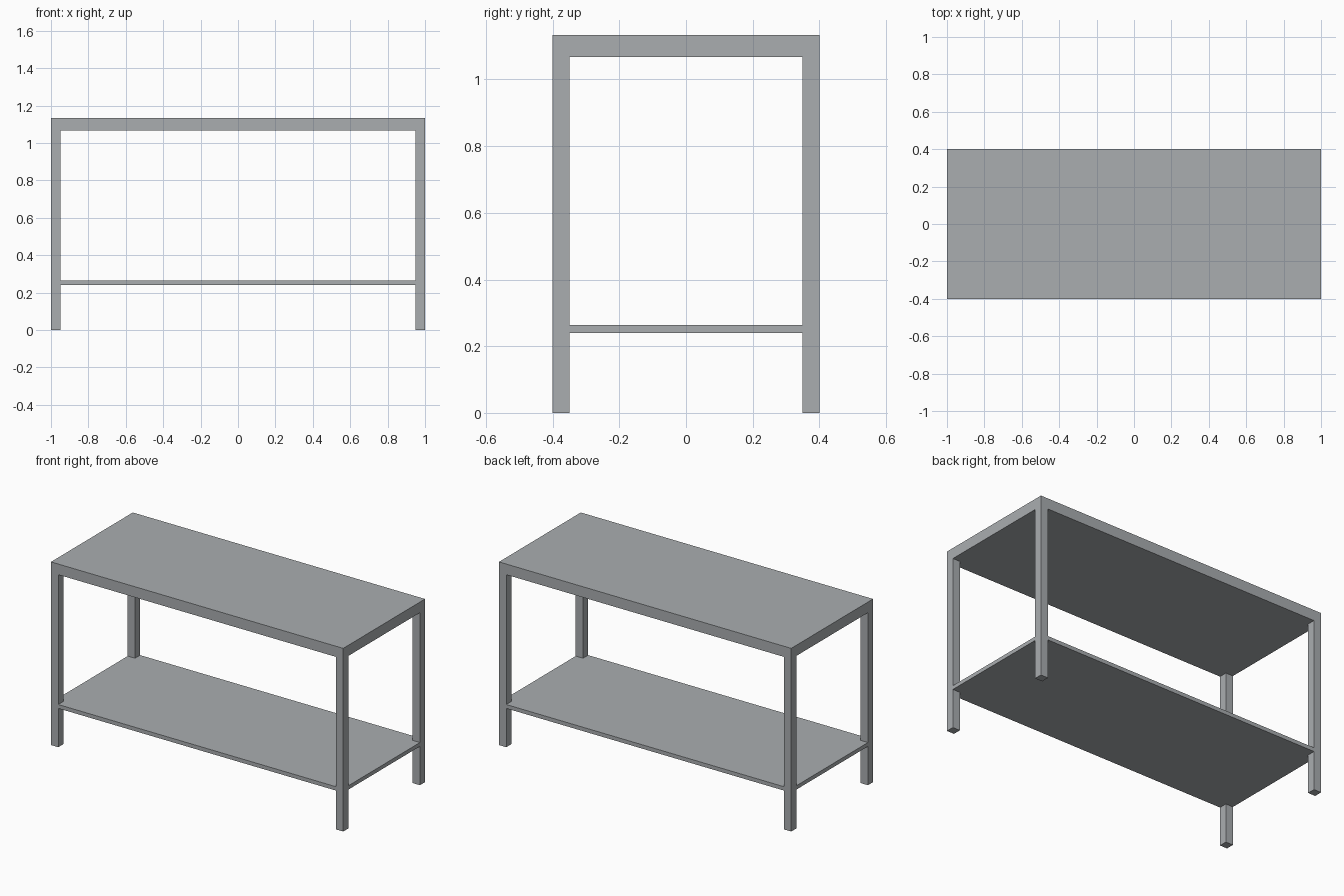
import bpy
import bmesh

default_cube = bpy.data.objects.get("Cube")
if default_cube:
    bpy.data.objects.remove(default_cube, do_unlink=True)

HALF_X, HALF_Y = 1.0, 0.4
LEG = 0.05
TOP_LOW, TOP_HIGH = 1.067, 1.133
SHELF_LOW, SHELF_HIGH = 0.24, 0.264

steel = bpy.data.materials.new("grey_steel")
steel.use_nodes = True
colour = (0.40, 0.42, 0.435, 1.0)
steel.diffuse_color = colour
steel.node_tree.nodes["Principled BSDF"].inputs["Base Color"].default_value = colour


def prism(name, outline, low, high):
    """Extrude a flat plan outline from low to high."""
    bm = bmesh.new()
    base = bm.faces.new([bm.verts.new((x, y, low)) for x, y in outline])
    raised = bmesh.ops.extrude_face_region(bm, geom=[base], use_keep_orig=True)
    verts = [v for v in raised["geom"] if isinstance(v, bmesh.types.BMVert)]
    bmesh.ops.translate(bm, verts=verts, vec=(0, 0, high - low))
    bmesh.ops.recalc_face_normals(bm, faces=bm.faces)
    mesh = bpy.data.meshes.new(name)
    bm.to_mesh(mesh)
    bm.free()
    mesh.materials.append(steel)
    obj = bpy.data.objects.new(name, mesh)
    bpy.context.collection.objects.link(obj)
    return obj


def rectangle(x0, x1, y0, y1):
    return [(x0, y0), (x1, y0), (x1, y1), (x0, y1)]


# Thick table top
prism("table_top", rectangle(-HALF_X, HALF_X, -HALF_Y, HALF_Y), TOP_LOW, TOP_HIGH)

# Four square legs, flush with the corners of the top
for side, sx in (("right", -1), ("left", 1)):
    for end, sy in (("front", -1), ("back", 1)):
        xs = sorted((sx * HALF_X, sx * (HALF_X - LEG)))
        ys = sorted((sy * HALF_Y, sy * (HALF_Y - LEG)))
        prism(f"{end}_{side}_leg", rectangle(*xs, *ys), 0, TOP_LOW)

# Thin lower shelf, notched around the legs
ix, iy = HALF_X - LEG, HALF_Y - LEG
shelf_outline = []
for sx, sy in ((-1, -1), (1, -1), (1, 1), (-1, 1)):
    notch = [(sx * HALF_X, sy * iy), (sx * ix, sy * iy), (sx * ix, sy * HALF_Y)]
    shelf_outline += notch if sx * sy > 0 else notch[::-1]
prism("lower_shelf", shelf_outline, SHELF_LOW, SHELF_HIGH)
